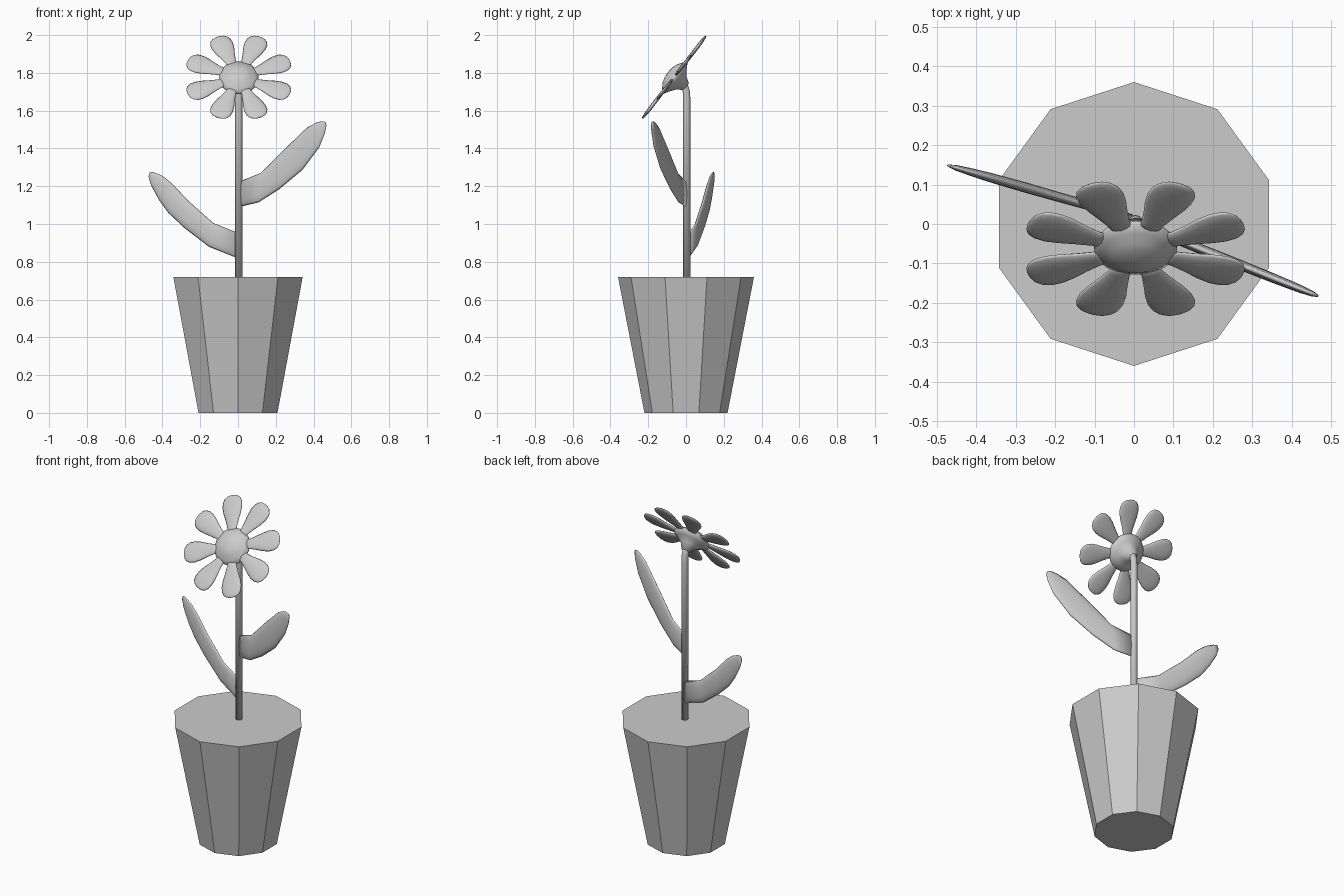
import bpy
import bmesh
from math import sin, cos, pi, radians
from mathutils import Vector, Matrix

if "Cube" in bpy.data.objects:
    bpy.data.objects.remove(bpy.data.objects["Cube"])

GREY = (0.6, 0.6, 0.6, 1)
grey = bpy.data.materials.new("plain grey")
grey.use_nodes = True
grey.diffuse_color = GREY
grey.node_tree.nodes["Principled BSDF"].inputs["Base Color"].default_value = GREY


def loft(name, rings, smooth=True):
    """Skin a row of closed rings and cap both ends."""
    bm = bmesh.new()
    rows = [[bm.verts.new(p) for p in ring] for ring in rings]
    count = len(rows[0])
    for a, b in zip(rows, rows[1:]):
        for i in range(count):
            j = (i + 1) % count
            bm.faces.new((a[i], a[j], b[j], b[i]))
    bm.faces.new(rows[0][::-1])
    bm.faces.new(rows[-1])
    bmesh.ops.recalc_face_normals(bm, faces=bm.faces)
    mesh = bpy.data.meshes.new(name)
    bm.to_mesh(mesh)
    bm.free()
    mesh.materials.append(grey)
    obj = bpy.data.objects.new(name, mesh)
    bpy.context.collection.objects.link(obj)
    if smooth:
        mesh.shade_smooth()
    return obj


def ellipse(centre, a, b, sides):
    """Ring spanned by the half axes a and b."""
    turns = [2 * pi * i / sides for i in range(sides)]
    return [centre + a * cos(t) + b * sin(t) for t in turns]


X, Y, Z = Vector((1, 0, 0)), Vector((0, 1, 0)), Vector((0, 0, 1))

# Pot: tapered ten-sided block
loft("pot", [ellipse(Z * z, Y * r, X * r, 10) for z, r in ((0, 0.22), (0.72, 0.36))], smooth=False)

# Stem: upright tube that nods forward under the flower
stem_path = [(0.004, 0.71, 0), (0.004, 1.66, 0), (0.003, 1.695, 15),
             (-0.006, 1.73, 40), (-0.035, 1.757, 52)]
stem_rings = []
for y, z, lean in stem_path:
    side = Matrix.Rotation(radians(lean), 3, "X") @ Y
    stem_rings.append(ellipse(Vector((0.004, y, z)), X * 0.019, side * 0.019, 12))
loft("stem", stem_rings)

# Flower frame: facing forward and up
head = Vector((0.004, -0.063, 1.777))
up = Vector((0, 0.61, 0.79)).normalized()
out = X.cross(up)

# Flower centre: low dome in front, cone running back to the stem
profile = [(0.004, 0.042), (0.035, 0.039), (0.062, 0.030), (0.085, 0.014), (0.105, 0.002),
           (0.105, -0.009), (0.075, -0.026), (0.045, -0.048), (0.022, -0.082)]
loft("flower_centre", [ellipse(head + out * h, X * r, up * r, 24) for r, h in profile])

# Petals: eight rounded paddles around the centre
petal = [(0.07, 0.026, 0.008), (0.11, 0.029, 0.009), (0.15, 0.040, 0.010),
         (0.19, 0.053, 0.010), (0.225, 0.060, 0.010), (0.255, 0.058, 0.009),
         (0.275, 0.048, 0.007), (0.287, 0.032, 0.005), (0.292, 0.012, 0.002)]
for k in range(8):
    angle = radians(22.5 + 45 * k)
    along = X * cos(angle) + up * sin(angle)
    across = out.cross(along)
    loft(f"petal_{k + 1}",
         [ellipse(head + along * r, across * w, out * t, 12) for r, w, t in petal])


def leaf(name, upper, lower, slope, start):
    """Thin blade in an upright plane, lofted between two edges."""
    plane = Vector((1, slope, 0)).normalized()
    normal = plane.cross(Z)
    thick = [0.009, 0.012, 0.013, 0.012, 0.010, 0.007, 0.003]
    rings = []
    for (x1, z1), (x2, z2), t in zip(upper, lower, thick):
        p = Vector((x1, start + slope * x1, z1))
        q = Vector((x2, start + slope * x2, z2))
        rings.append(ellipse((p + q) / 2, (p - q) / 2, normal * t, 12))
    obj = loft(name, rings)
    return obj


# Leaves: a high one on the left, a low one on the right
leaf("left_leaf",
     [(0.008, 1.225), (0.12, 1.27), (0.245, 1.395), (0.365, 1.51), (0.415, 1.537),
      (0.445, 1.545), (0.462, 1.54)],
     [(0.008, 1.09), (0.11, 1.115), (0.22, 1.185), (0.34, 1.285), (0.43, 1.405),
      (0.46, 1.48), (0.468, 1.52)],
     -0.4, 0.004)
leaf("right_leaf",
     [(-0.005, 0.955), (-0.13, 1.005), (-0.26, 1.12), (-0.35, 1.215), (-0.40, 1.255),
      (-0.445, 1.274), (-0.465, 1.276)],
     [(-0.005, 0.82), (-0.155, 0.88), (-0.285, 0.98), (-0.37, 1.06), (-0.42, 1.13),
      (-0.46, 1.205), (-0.474, 1.25)],
     -0.285, 0.014)
